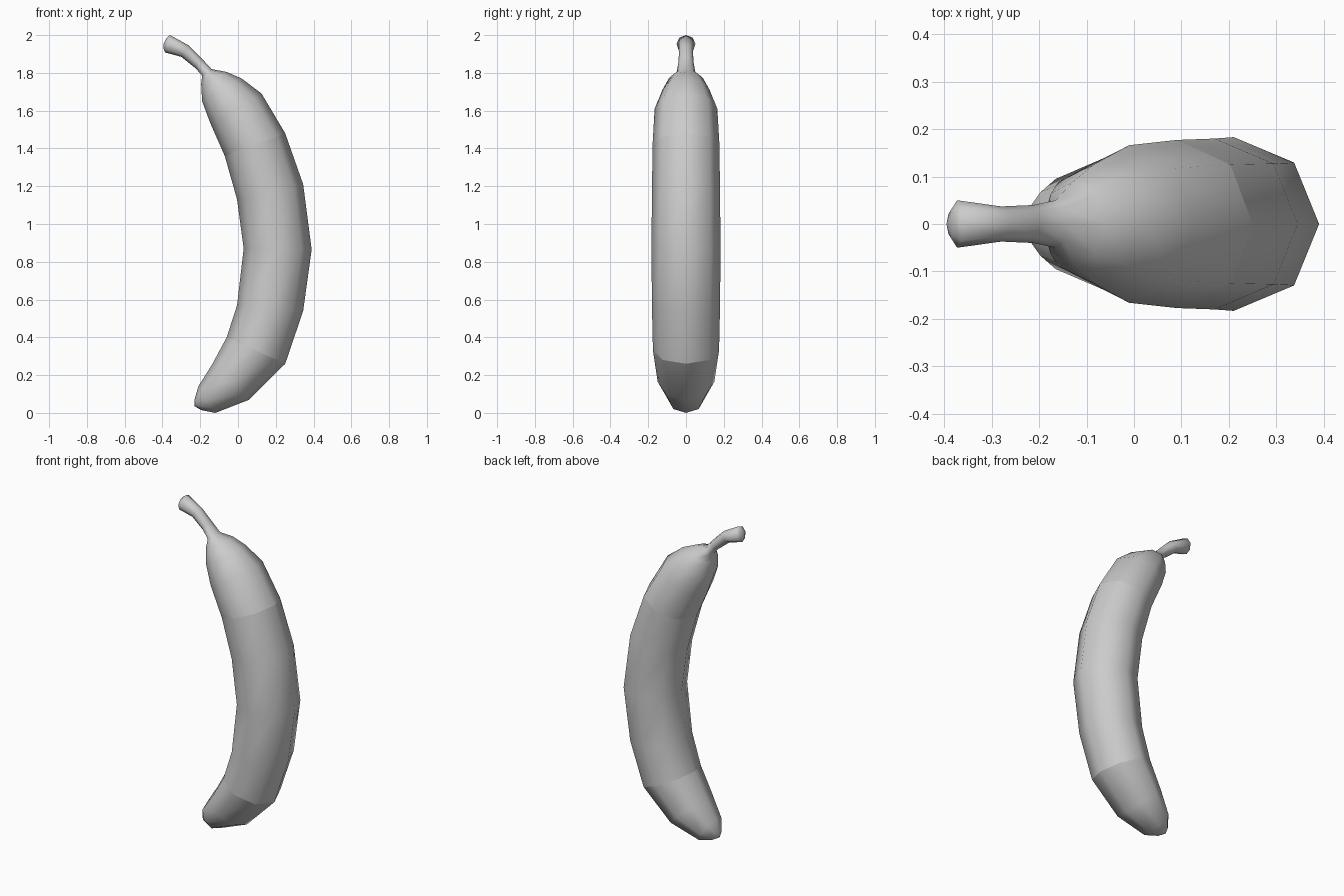
import bpy, bmesh
from math import cos, sin, pi

if "Cube" in bpy.data.objects:
    bpy.data.objects.remove(bpy.data.objects["Cube"])

SIDES = 8

# Rings from bottom tip to stem end:
# outer x, outer z, inner x, inner z, half width in y
RINGS = [
    (-0.195, 0.015, -0.23, 0.07, 0.04),   # blossom end
    (-0.12, 0.0, -0.21, 0.14, 0.095),
    (0.06, 0.07, -0.135, 0.26, 0.15),
    (0.25, 0.26, -0.06, 0.40, 0.175),     # lower crease
    (0.345, 0.54, -0.005, 0.57, 0.18),
    (0.39, 0.865, 0.03, 0.87, 0.183),
    (0.345, 1.21, -0.005, 1.13, 0.18),
    (0.25, 1.48, -0.07, 1.36, 0.177),     # upper crease
    (0.125, 1.69, -0.145, 1.53, 0.166),
    (0.02, 1.77, -0.19, 1.65, 0.125),
    (-0.06, 1.805, -0.195, 1.74, 0.09),
    (-0.14, 1.82, -0.19, 1.785, 0.05),    # stem base
    (-0.20, 1.885, -0.225, 1.825, 0.04),
    (-0.26, 1.945, -0.30, 1.885, 0.037),
    (-0.36, 2.0, -0.385, 1.908, 0.05),
    (-0.378, 1.985, -0.393, 1.925, 0.03),  # stem end
]
CREASES = (3, 7)
TIP = (-0.23, 0, 0.035)
STEM_END = (-0.395, 0, 1.952)


def cap(bm, ring, point):
    apex = bm.verts.new(point)
    for i in range(SIDES):
        bm.faces.new((ring[i], ring[(i + 1) % SIDES], apex))


# Banana: eight-sided skin lofted through the rings
bm = bmesh.new()
loops = []
for ox, oz, ix, iz, w in RINGS:
    cx, cz, ax, az = (ox + ix) / 2, (oz + iz) / 2, (ox - ix) / 2, (oz - iz) / 2
    angles = [2 * pi * i / SIDES for i in range(SIDES)]
    loops.append([bm.verts.new((cx + ax * cos(t), w * sin(t), cz + az * cos(t)))
                  for t in angles])
for a, b in zip(loops, loops[1:]):
    for i in range(SIDES):
        j = (i + 1) % SIDES
        bm.faces.new((a[i], a[j], b[j], b[i]))
cap(bm, loops[0], TIP)
cap(bm, loops[-1], STEM_END)
bmesh.ops.recalc_face_normals(bm, faces=bm.faces)

# Smooth skin with hard lines at the two creases
for f in bm.faces:
    f.smooth = True
for k in CREASES:
    for i in range(SIDES):
        bm.edges.get((loops[k][i], loops[k][(i + 1) % SIDES])).smooth = False

mesh = bpy.data.meshes.new("banana")
bm.to_mesh(mesh)
bm.free()
bpy.context.collection.objects.link(bpy.data.objects.new("banana", mesh))
